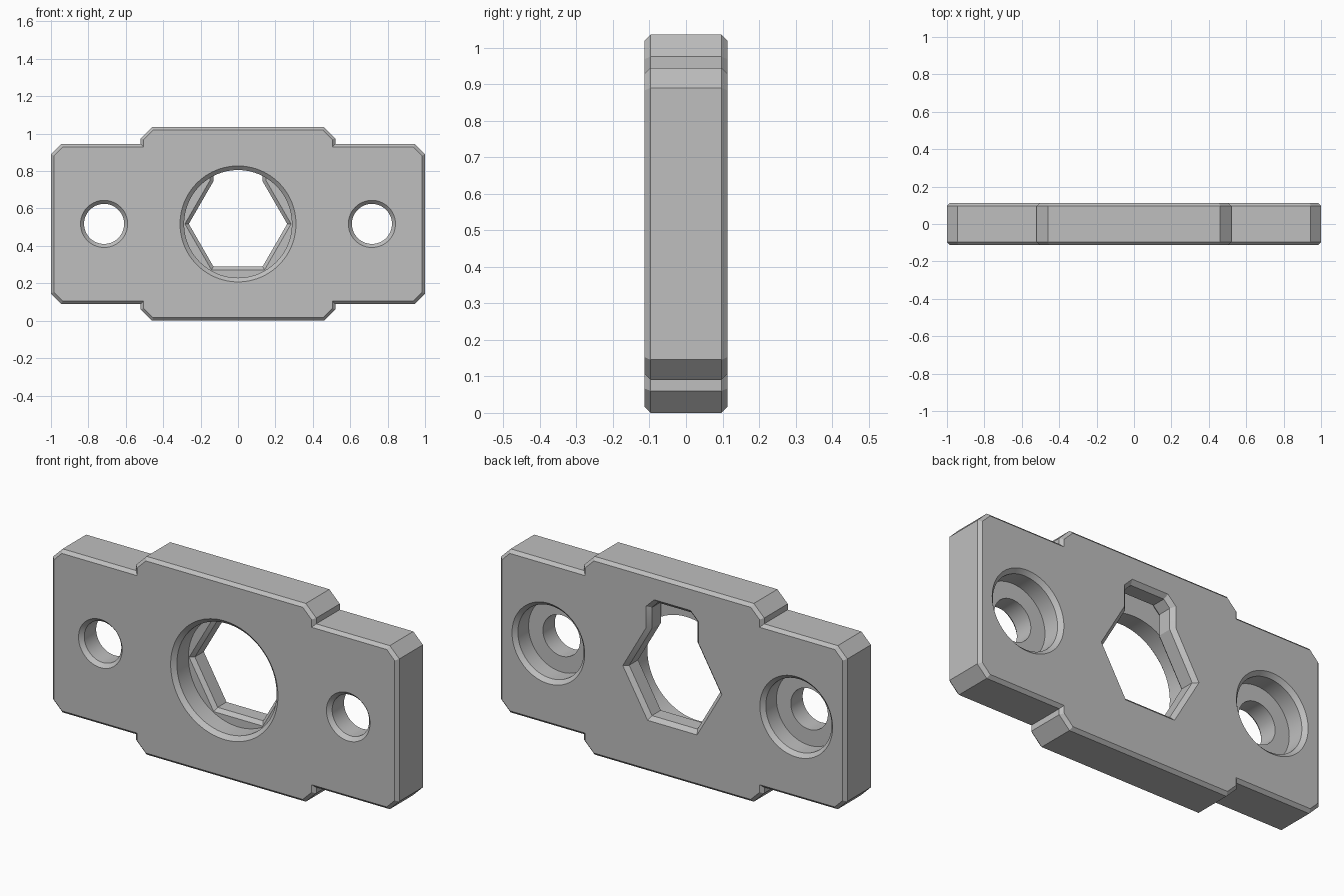
import bpy, bmesh, math
from mathutils import Vector

cube = bpy.data.objects.get("Cube")
if cube:
    bpy.data.objects.remove(cube)

grey = bpy.data.materials.new("plain grey")
grey.use_nodes = True
colour = (0.52, 0.52, 0.52, 1)
grey.diffuse_color = colour
grey.node_tree.nodes["Principled BSDF"].inputs["Base Color"].default_value = colour

HALF = 0.113      # half thickness
MID = 0.5175      # height of the centre line
EDGE = 0.016      # plate edge chamfer
RIM = 0.02        # hole rim chamfer


def circle(r, n=96):
    return [(r * math.cos(math.tau * i / n), r * math.sin(math.tau * i / n)) for i in range(n)]


def mirrored(right):
    """Close a right-hand half profile (bottom to top) with its mirror image."""
    return right + [(-x, z) for x, z in reversed(right)]


def offset(points, d):
    """Mitred outward offset of a counter-clockwise outline."""
    out = []
    for i, p in enumerate(points):
        p = Vector(p)
        a = (p - Vector(points[i - 1])).normalized()
        b = (Vector(points[(i + 1) % len(points)]) - p).normalized()
        na, nb = Vector((a.y, -a.x)), Vector((b.y, -b.x))
        out.append(tuple(p + (na + nb) * d / (1 + na.dot(nb))))
    return out


def loft(name, rings, cx=0):
    """Solid through (outline, y) rings, capped at both ends."""
    bm = bmesh.new()
    loops = [[bm.verts.new((x + cx, y, z + MID)) for x, z in pts] for pts, y in rings]
    n = len(loops[0])
    for a, b in zip(loops, loops[1:]):
        for i in range(n):
            j = (i + 1) % n
            bm.faces.new((a[i], a[j], b[j], b[i]))
    bm.faces.new(loops[0])
    bm.faces.new(loops[-1])
    bmesh.ops.recalc_face_normals(bm, faces=bm.faces)
    mesh = bpy.data.meshes.new(name)
    bm.to_mesh(mesh)
    bm.free()
    mesh.materials.append(grey)
    obj = bpy.data.objects.new(name, mesh)
    bpy.context.collection.objects.link(obj)
    return obj


# Stepped plate with clipped corners and chamfered faces
upper = [(1, 0.372), (0.945, 0.427), (0.52, 0.427), (0.52, 0.4575), (0.46, MID)]
outline = mirrored([(x, -z) for x, z in reversed(upper)] + upper)
inner = offset(outline, -EDGE)
plate = loft("mounting_plate", [(inner, -HALF), (outline, EDGE - HALF),
                                (outline, HALF - EDGE), (inner, HALF)])

# Round pocket in the front
cutters = [loft("pocket_cutter", [(circle(0.31), -0.2), (circle(0.31), -HALF),
                                  (circle(0.288), RIM - HALF), (circle(0.288), 0.002)])]

# Hexagonal opening with a slot above it, cut from the back
R, top, clip = 0.263, 0.372, 0.035
a = R * math.sqrt(3) / 2
key = mirrored([(R / 2, -a), (R, 0), (R / 2, a), (R / 2, top - clip), (R / 2 - clip, top)])
wide = offset(key, RIM)
cutters.append(loft("hex_slot_cutter", [(wide, 0), (key, RIM), (key, HALF - RIM),
                                        (wide, HALF), (wide, 0.2)]))

# Bolt holes, counterbored from the back
for side in (-1, 1):
    rings = [(0.126, -0.2), (0.126, -HALF), (0.107, RIM - HALF), (0.107, 0.005),
             (0.19, 0.005), (0.19, HALF - RIM), (0.21, HALF), (0.21, 0.2)]
    cutters.append(loft("bolt_hole_cutter", [(circle(r), y) for r, y in rings], side * 0.716))

bpy.ops.object.select_all(action="DESELECT")
plate.select_set(True)
bpy.context.view_layer.objects.active = plate
for cutter in cutters:
    cutter.hide_render = True
    mod = plate.modifiers.new("cut", "BOOLEAN")
    mod.operation, mod.solver, mod.object = "DIFFERENCE", "EXACT", cutter
    bpy.ops.object.modifier_apply(modifier=mod.name)
    bpy.data.objects.remove(cutter)
bpy.ops.object.shade_smooth_by_angle(angle=math.radians(25))
